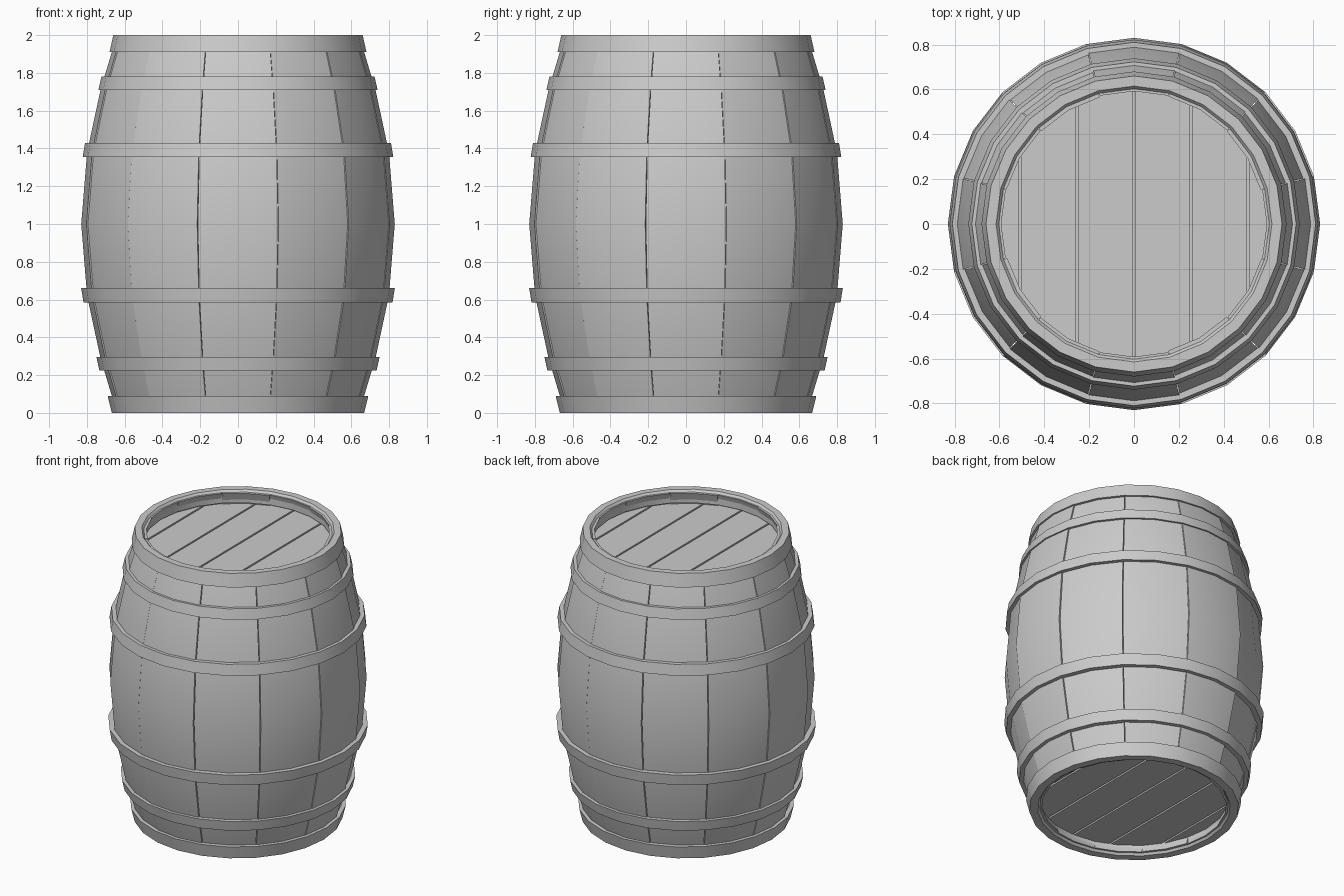
import bpy, bmesh
from math import sin, cos, radians

if "Cube" in bpy.data.objects:
    bpy.data.objects.remove(bpy.data.objects["Cube"])

SIDES = 24
# barrel silhouette (radius, height)
PROFILE = [(0.642, 0.015), (0.668, 0.09), (0.728, 0.29), (0.799, 0.62), (0.83, 1.0),
           (0.799, 1.38), (0.728, 1.71), (0.668, 1.91), (0.642, 1.985)]


def finish(name, bm, angle=30):
    bmesh.ops.recalc_face_normals(bm, faces=bm.faces)
    me = bpy.data.meshes.new(name)
    bm.to_mesh(me)
    bm.free()
    me.shade_smooth()
    me.set_sharp_from_angle(angle=radians(angle))
    ob = bpy.data.objects.new(name, me)
    bpy.context.collection.objects.link(ob)
    return ob


def polar(r, deg, z):
    return (r * sin(radians(deg)), -r * cos(radians(deg)), z)


def loft(bm, rings, closed):
    """Join rings of points whose cross-sections are closed loops."""
    vs = [[bm.verts.new(p) for p in ring] for ring in rings]
    n = len(vs[0])
    pairs = list(zip(vs, vs[1:])) + ([(vs[-1], vs[0])] if closed else [])
    for a, b in pairs:
        for i in range(n):
            j = (i + 1) % n
            bm.faces.new((a[i], a[j], b[j], b[i]))
    if not closed:
        bm.faces.new(vs[0])
        bm.faces.new(vs[-1])


def hoop(name, section):
    bm = bmesh.new()
    loft(bm, [[polar(r, i * 360 / SIDES, z) for r, z in section]
              for i in range(SIDES)], True)
    return finish(name, bm)


def stave(name, centre, inset):
    half, thick = 14.85, 0.05
    bm = bmesh.new()
    rings = []
    for r, z in PROFILE:
        r -= inset
        outer = [polar(r, centre + a, z) for a in (-half, 0, half)]
        inner = [polar(r - thick, centre + a, z) for a in (half, 0, -half)]
        rings.append(outer + inner)
    loft(bm, rings, False)
    return finish(name, bm)


def disc(name, radius, z, height, x0=None, x1=None):
    """Solid disc, optionally cut down to a board between x0 and x1."""
    bm = bmesh.new()
    bmesh.ops.create_circle(bm, cap_ends=True, segments=SIDES, radius=radius)
    if x0 is not None:
        for x, sign in ((x0, -1), (x1, 1)):
            bmesh.ops.bisect_plane(bm, geom=bm.verts[:] + bm.edges[:] + bm.faces[:],
                                   plane_co=(x, 0, 0), plane_no=(sign, 0, 0),
                                   clear_outer=True)
    ext = bmesh.ops.extrude_face_region(bm, geom=bm.faces[:])
    top = [g for g in ext["geom"] if isinstance(g, bmesh.types.BMVert)]
    bmesh.ops.translate(bm, verts=top, vec=(0, 0, height))
    bmesh.ops.translate(bm, verts=bm.verts[:], vec=(0, 0, z))
    return finish(name, bm)


# staves, slightly uneven
for i in range(12):
    stave(f"stave_{i + 1}", i * 30, (0.0, 0.007, 0.003)[i % 3])

# iron bands: outer radius and height at bottom, then at top
BANDS = {
    "upper_band": (0.739, 1.71, 0.723, 1.78),
    "upper_middle_band": (0.822, 1.355, 0.81, 1.43),
    "lower_middle_band": (0.818, 0.585, 0.83, 0.66),
    "lower_band": (0.734, 0.225, 0.75, 0.297),
}
for name, (r0, z0, r1, z1) in BANDS.items():
    hoop(name, [(r0, z0), (r1, z1), (r1 - 0.045, z1), (r0 - 0.045, z0)])

# end rims wrapping over the stave ends
hoop("top_rim", [(0.68, 1.91), (0.66, 2.0), (0.615, 2.0), (0.603, 1.985), (0.603, 1.91)])
hoop("bottom_rim", [(0.69, 0.09), (0.668, 0.0), (0.615, 0.0), (0.603, 0.015), (0.603, 0.09)])

# plank heads over backing discs
W, GAP = 0.255, 0.006
for end, z, back in (("top", 1.87, 1.85), ("bottom", 0.07, 0.085)):
    disc(f"{end}_head_backing", 0.635, back, 0.035)
    for i in range(6):
        x0 = -0.7 if i == 0 else (i - 3) * W + GAP
        x1 = 0.7 if i == 5 else (i - 2) * W - GAP
        disc(f"{end}_head_board_{i + 1}", 0.635, z, 0.03, x0, x1)
